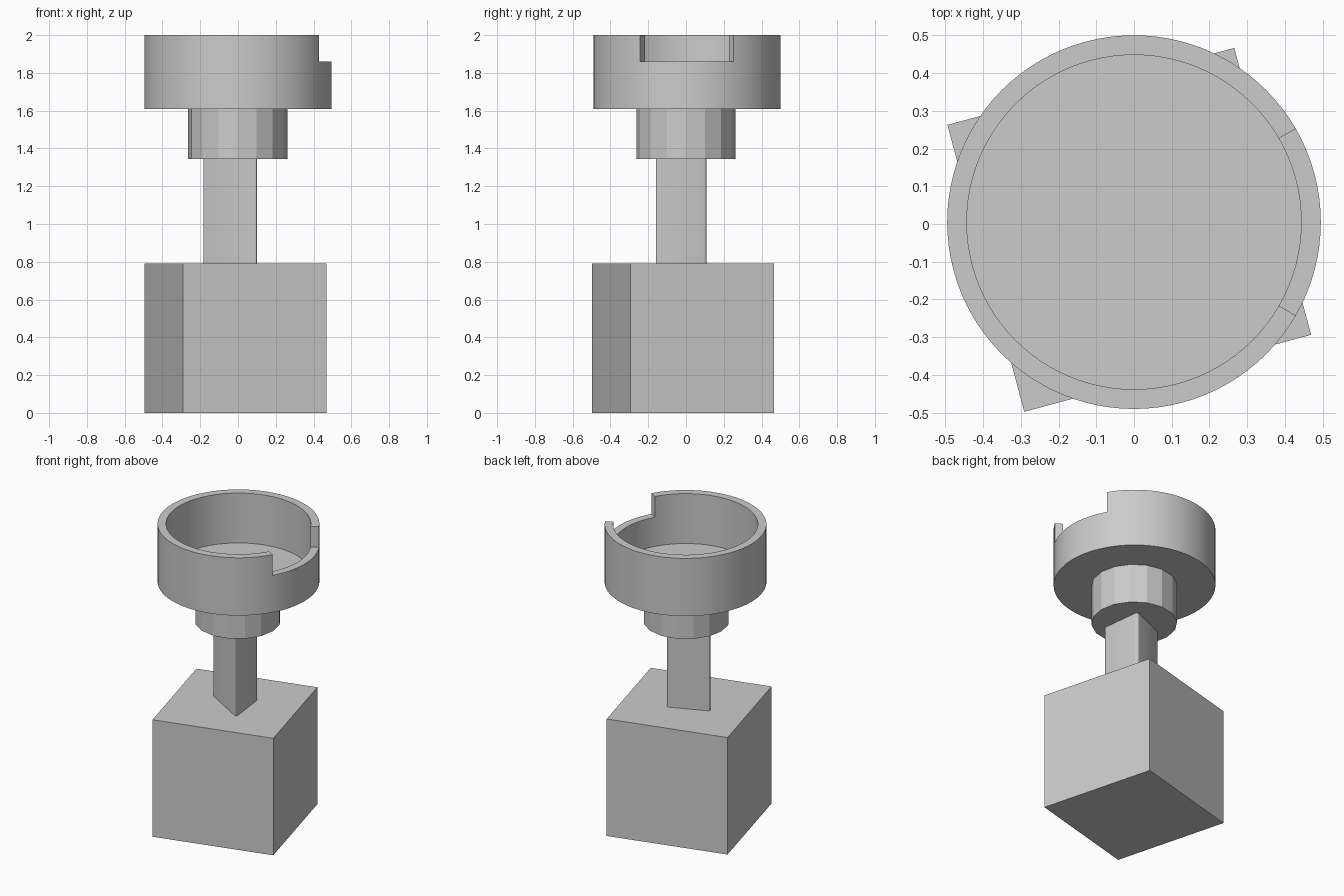
import bpy, bmesh
from math import sin, cos, radians, pi

if "Cube" in bpy.data.objects:
    bpy.data.objects.remove(bpy.data.objects["Cube"])


def finish(bm, name, smooth=False):
    bmesh.ops.recalc_face_normals(bm, faces=bm.faces[:])
    me = bpy.data.meshes.new(name)
    bm.to_mesh(me)
    bm.free()
    ob = bpy.data.objects.new(name, me)
    bpy.context.collection.objects.link(ob)
    if smooth:
        bpy.ops.object.select_all(action='DESELECT')
        ob.select_set(True)
        bpy.context.view_layer.objects.active = ob
        bpy.ops.object.shade_smooth_by_angle(angle=radians(30))
    return ob


def ring(r, n, cx=0.0, cy=0.0, turn=0.0):
    return [(cx + r * cos(turn + 2 * pi * i / n), cy + r * sin(turn + 2 * pi * i / n))
            for i in range(n)]


def prism(name, pts, z0, z1, rounding=0.0):
    bm = bmesh.new()
    lo = [bm.verts.new((x, y, z0)) for x, y in pts]
    hi = [bm.verts.new((x, y, z1)) for x, y in pts]
    bm.faces.new(lo[::-1])
    bm.faces.new(hi)
    uprights = []
    for i in range(len(pts)):
        j = (i + 1) % len(pts)
        bm.faces.new((lo[i], lo[j], hi[j], hi[i]))
        uprights.append(bm.edges.get((lo[i], hi[i])))
    if rounding:
        bmesh.ops.bevel(bm, geom=uprights, offset=rounding, segments=4,
                        profile=0.5, affect='EDGES')
    return finish(bm, name, smooth=rounding > 0)


# Cube base, turned 15 degrees
prism("base_cube", ring(0.787 / 2 ** 0.5, 4, -0.0125, -0.0155, radians(60)), 0, 0.79)

# Triangular stem with rounded corners
prism("stem", [(-0.195, 0.005), (0.104, -0.169), (0.07, 0.117)], 0.79, 1.345, 0.024)

# Faceted collar below the cup
prism("collar", ring(0.263, 16, -0.002, 0.0), 1.345, 1.61)

# Open cup: turned up to the notch level, then the rim is raised outside the notch
N, R_OUT, R_IN, CY = 96, 0.495, 0.443, 0.005
bm = bmesh.new()
loops = [[bm.verts.new((x, y, z)) for x, y in ring(r, N, 0, CY)]
         for r, z in ((R_OUT, 1.61), (R_OUT, 1.86), (R_IN, 1.86), (R_IN, 1.663))]
bm.faces.new(loops[0])
bm.faces.new(loops[-1])
rim = []
for k in range(3):
    for i in range(N):
        j = (i + 1) % N
        f = bm.faces.new((loops[k][i], loops[k][j], loops[k + 1][j], loops[k + 1][i]))
        if k == 1 and N // 12 <= i < N - N // 12:
            rim.append(f)
bmesh.ops.recalc_face_normals(bm, faces=bm.faces[:])
raised = bmesh.ops.extrude_face_region(bm, geom=rim)["geom"]
bmesh.ops.translate(bm, vec=(0, 0, 0.14),
                    verts=[v for v in raised if isinstance(v, bmesh.types.BMVert)])
bmesh.ops.delete(bm, geom=[f for f in rim if f.is_valid], context='FACES_ONLY')
finish(bm, "notched_cup", smooth=True)
